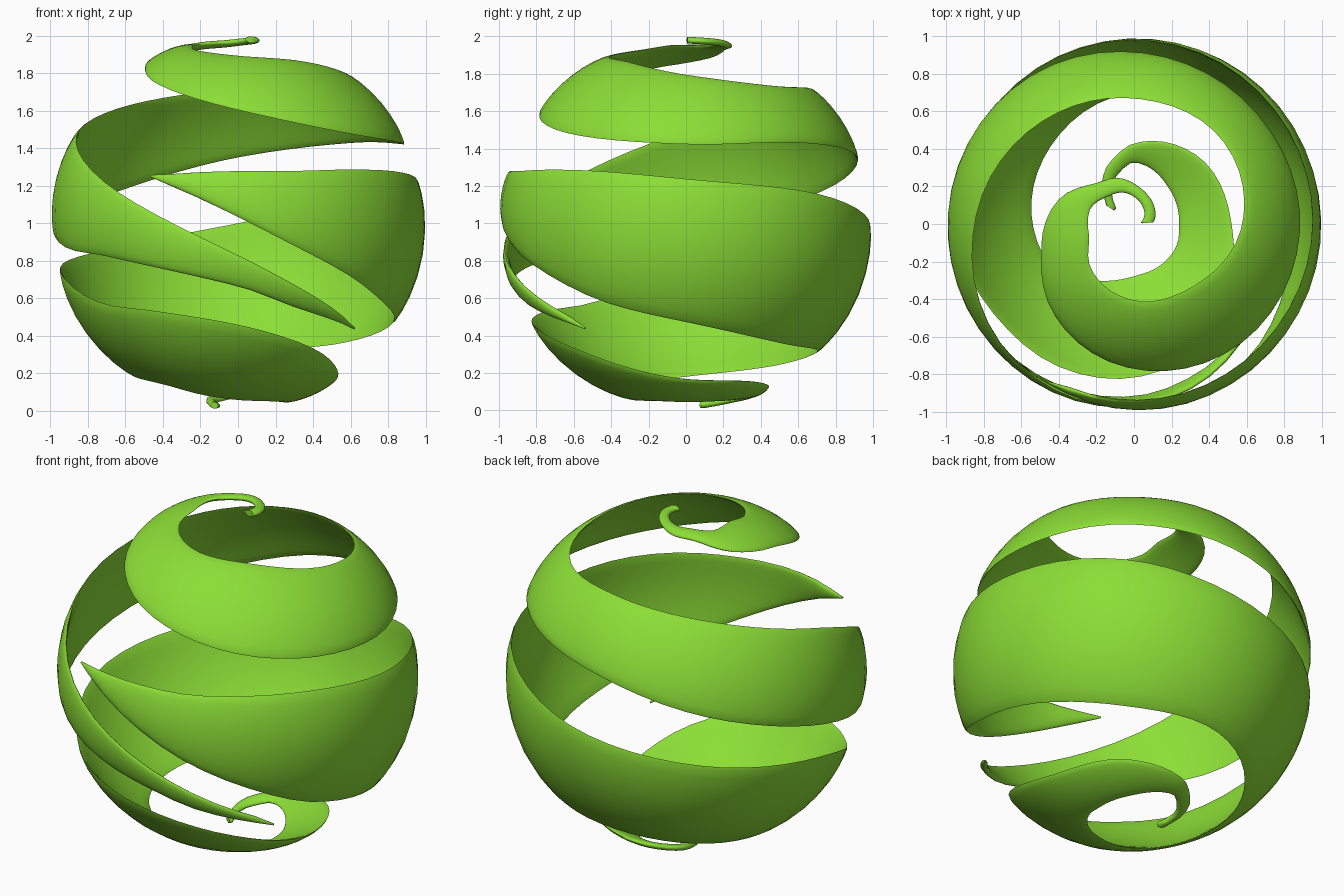
import bpy, bmesh
from math import sin, cos, pi, radians

if "Cube" in bpy.data.objects:
    bpy.data.objects.remove(bpy.data.objects["Cube"])

THICK = 0.036   # ribbon thickness
SIDES = 20      # points around the lens-shaped section
STEP = 7.5      # degrees of turn per section

# Stations: turn angle, polar angle of upper edge, polar angle of lower edge (degrees)
UPPER = [(5, 2.5, 6), (10, 2, 6.5), (50, 5, 9), (80, 7.5, 11.5), (110, 10.5, 15.5),
         (135, 12, 18), (160, 14.5, 25), (180, 14.5, 29), (200, 15, 32.5),
         (225, 19.5, 40), (270, 24.5, 52), (315, 28, 61), (360, 36, 64.5),
         (405, 41.5, 64), (450, 43, 69), (495, 49, 81), (540, 60, 93),
         (562, 68, 98), (585, 78.5, 100.5), (630, 100, 110), (650, 110, 117),
         (679, 124, 124.6)]
LOWER = [(241, 75, 75.6), (255, 74, 81), (270, 73.5, 88), (288, 73.5, 97),
         (308, 73, 106), (331, 73.5, 115.5), (360, 76, 122.5), (405, 80.5, 131),
         (450, 90, 134.5), (495, 98, 141.5), (540, 105, 146.6), (574, 115.5, 151),
         (600, 118.5, 159), (630, 123.4, 163.5), (660, 131.5, 164.5),
         (694, 143, 165), (720, 148, 165.8), (765, 149.5, 164.3),
         (810, 154, 160.5), (825, 157.5, 163), (840, 161, 166),
         (860, 168, 173), (866, 169.5, 172.5)]


def smooth_value(keys, col, a):
    """Hermite interpolation of one edge at turn angle a."""
    def slope(i):
        lo, hi = keys[max(i - 1, 0)], keys[min(i + 1, len(keys) - 1)]
        return (hi[col] - lo[col]) / (hi[0] - lo[0])
    i = max(k for k in range(len(keys) - 1) if keys[k][0] <= a)
    p, q = keys[i], keys[i + 1]
    h = q[0] - p[0]
    t = (a - p[0]) / h
    return ((2*t**3 - 3*t**2 + 1) * p[col] + (t**3 - 2*t**2 + t) * h * slope(i)
            + (3*t**2 - 2*t**3) * q[col] + (t**3 - t**2) * h * slope(i + 1))


def ribbon(name, keys, mat):
    """Sweep a thin lens section over the unit sphere between two edge curves."""
    bm = bmesh.new()
    start, end = keys[0][0], keys[-1][0]
    n = round((end - start) / STEP)
    rings = []
    for i in range(n + 1):
        a = start + (end - start) * i / n
        top, low = smooth_value(keys, 1, a), smooth_value(keys, 2, a)
        width = radians(max(low - top, 0.3))
        th = radians(a)
        thick = min(THICK, width)
        ring = []
        for k in range(SIDES):
            w = 2 * pi * k / SIDES
            ph = radians((top + low) / 2) + width / 2 * cos(w)
            r = 1 - thick / 2 + thick / 2 * sin(w)
            ring.append(bm.verts.new((r * sin(ph) * cos(th), r * sin(ph) * sin(th),
                                      1 + r * cos(ph))))
        rings.append(ring)
    for r0, r1 in zip(rings, rings[1:]):
        for k in range(SIDES):
            j = (k + 1) % SIDES
            bm.faces.new((r0[k], r0[j], r1[j], r1[k]))
    bm.faces.new(rings[0])
    bm.faces.new(rings[-1])
    bmesh.ops.recalc_face_normals(bm, faces=bm.faces)
    me = bpy.data.meshes.new(name)
    bm.to_mesh(me)
    bm.free()
    ob = bpy.data.objects.new(name, me)
    bpy.context.collection.objects.link(ob)
    me.materials.append(mat)
    bpy.ops.object.select_all(action='DESELECT')
    ob.select_set(True)
    bpy.context.view_layer.objects.active = ob
    bpy.ops.object.shade_smooth_by_angle(angle=radians(60))


green = bpy.data.materials.new("green")
green.diffuse_color = (0.26, 0.73, 0.037, 1)
green.use_nodes = True
green.node_tree.nodes["Principled BSDF"].inputs["Base Color"].default_value = green.diffuse_color

ribbon("upper_ribbon", UPPER, green)   # top hook, winding down to the front tip
ribbon("lower_ribbon", LOWER, green)   # front tip, winding down to the bottom hook
